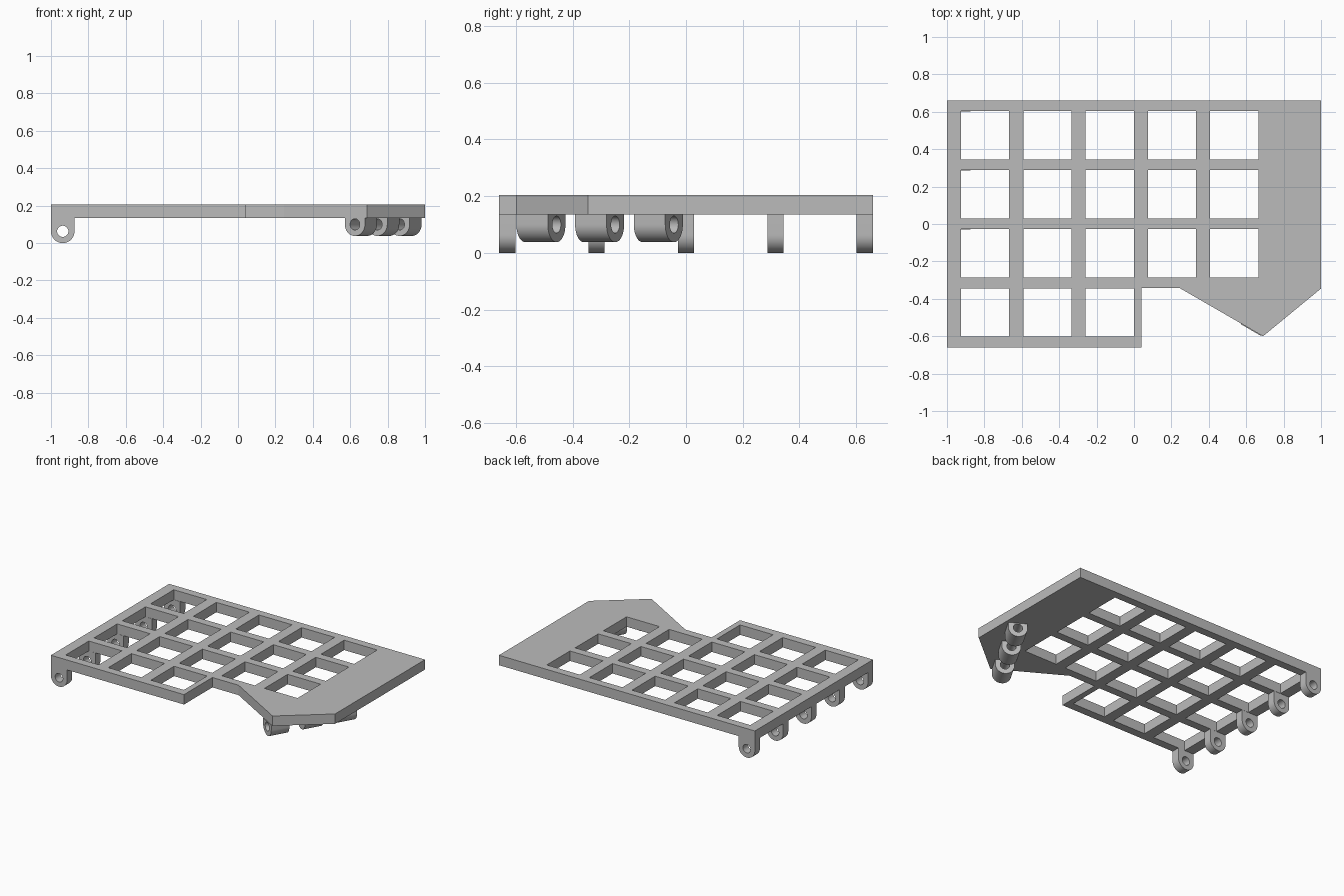
import bpy
import bmesh
from math import radians, sin, cos, pi

cube = bpy.data.objects.get("Cube")
if cube:
    bpy.data.objects.remove(cube, do_unlink=True)

grey = bpy.data.materials.new("plain grey")
grey.use_nodes = True
GREY = (0.5, 0.5, 0.5, 1)
grey.diffuse_color = GREY
grey.node_tree.nodes["Principled BSDF"].inputs["Base Color"].default_value = GREY

UNDER, TOP = 0.135, 0.205


def slab(name, loops, thickness, location, rotation=(0, 0, 0)):
    """Extrude an outline (first loop) with holes (other loops) into a solid."""
    curve = bpy.data.curves.new(name, "CURVE")
    curve.dimensions = "2D"
    curve.fill_mode = "BOTH"
    curve.extrude = thickness / 2
    for loop in loops:
        spline = curve.splines.new("POLY")
        spline.points.add(len(loop) - 1)
        for point, (x, y) in zip(spline.points, loop):
            point.co = (x, y, 0, 1)
        spline.use_cyclic_u = True
    obj = bpy.data.objects.new(name, curve)
    bpy.context.collection.objects.link(obj)
    obj.location, obj.rotation_euler = location, rotation
    bpy.ops.object.select_all(action="DESELECT")
    obj.select_set(True)
    bpy.context.view_layer.objects.active = obj
    bpy.ops.object.convert(target="MESH")
    obj = bpy.context.object
    bm = bmesh.new()
    bm.from_mesh(obj.data)
    bmesh.ops.remove_doubles(bm, verts=bm.verts, dist=0.0001)
    bmesh.ops.recalc_face_normals(bm, faces=bm.faces)
    bm.to_mesh(obj.data)
    bm.free()
    obj.data.materials.clear()
    obj.data.materials.append(grey)
    bpy.ops.object.shade_smooth_by_angle(angle=radians(30))
    return obj


def arc(radius, start, end, steps):
    angles = [start + (end - start) * i / steps for i in range(steps + 1)]
    return [(radius * cos(a), radius * sin(a)) for a in angles]


def lug(name, x, y, z, radius, length, turn=0):
    """Round-bottomed hinge lug with a pin hole, hanging under the plate."""
    height = UNDER - z
    outer = arc(radius, pi, 2 * pi, 24) + [(radius, height), (-radius, height)]
    hole = arc(0.03, 0, 2 * pi, 32)[:-1]
    slab(name, [outer, hole], length, (x, y, z), (pi / 2, 0, turn))


# Plate with a grid of square openings; the front row has only three
outline = [(-1, -0.66), (0.04, -0.66), (0.04, -0.343), (0.245, -0.343),
           (0.69, -0.6), (1, -0.345), (1, 0.66), (-1, 0.66)]
openings = []
for row in range(4):
    for col in range(3 if row == 0 else 5):
        x, y, half = -0.796 + col * 0.333, -0.473 + row * 0.316, 0.129
        openings.append([(x - half, y - half), (x - half, y + half),
                         (x + half, y + half), (x + half, y - half)])
slab("grid_plate", [outline] + openings, TOP - UNDER, (0, 0, (TOP + UNDER) / 2))

# Row of thin lugs along the right edge
for i in range(5):
    lug(f"edge_lug_{i + 1}", -0.937, -0.631 + i * 0.3155, 0.063, 0.063, 0.058)

# Three longer lugs on a slanted axis under the pointed corner
turn = radians(-30)
for i in range(3):
    along = 0.064 + i * 0.239
    lug(f"corner_lug_{i + 1}", 0.625 - along * sin(turn),
        -0.567 + along * cos(turn), 0.1, 0.062, 0.128, turn)
